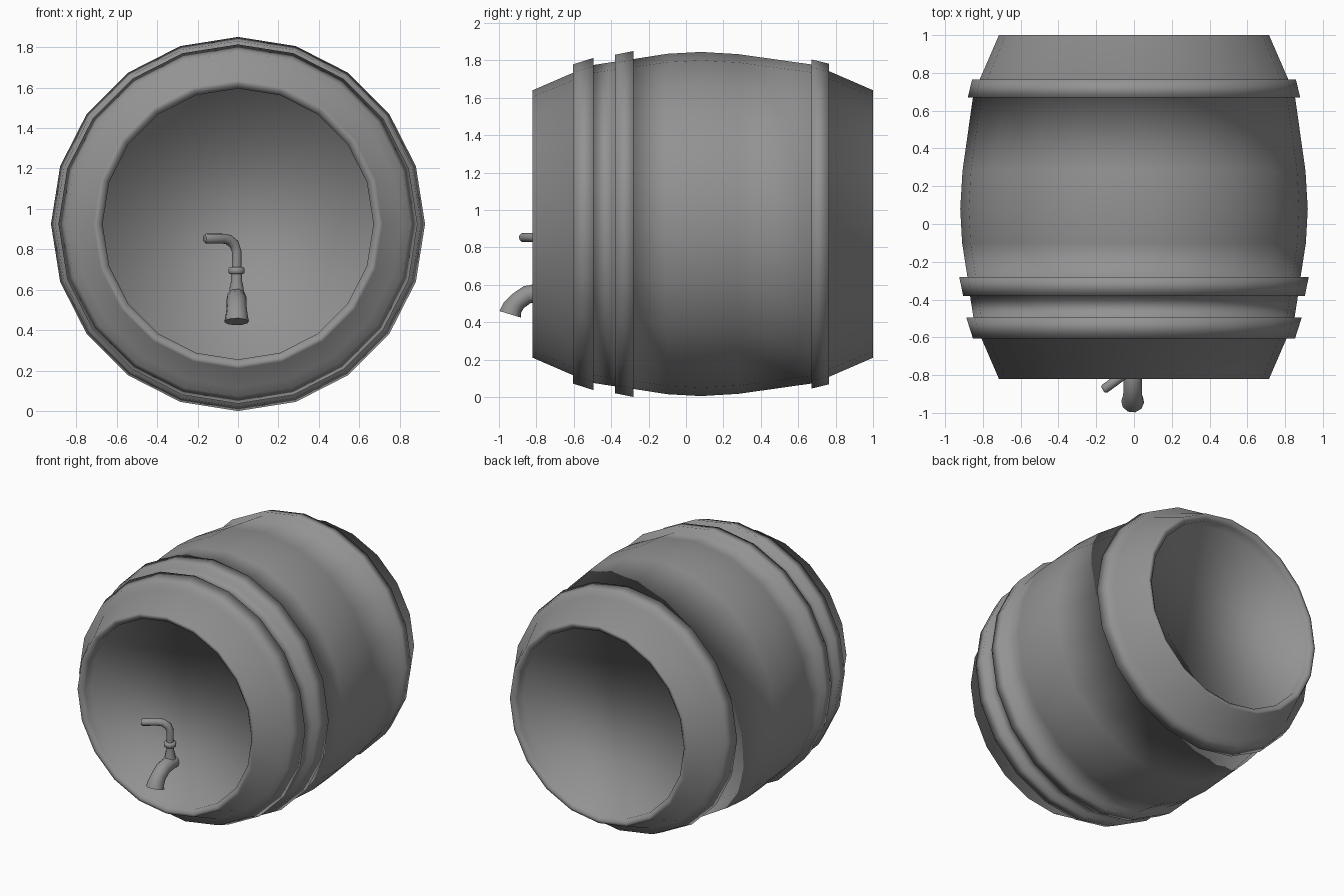
import bpy, bmesh
from math import sin, cos, pi, radians
from mathutils import Vector

if "Cube" in bpy.data.objects:
    bpy.data.objects.remove(bpy.data.objects["Cube"])

CZ = 0.925   # height of the barrel axis
GREY = bpy.data.materials.new("dark_grey")
GREY.diffuse_color = (0.29, 0.29, 0.29, 1)
GREY.use_nodes = True
GREY.node_tree.nodes["Principled BSDF"].inputs["Base Color"].default_value = GREY.diffuse_color


def finish(bm, name, angle):
    bmesh.ops.recalc_face_normals(bm, faces=bm.faces)
    me = bpy.data.meshes.new(name)
    bm.to_mesh(me)
    bm.free()
    me.materials.append(GREY)
    ob = bpy.data.objects.new(name, me)
    bpy.context.collection.objects.link(ob)
    bpy.ops.object.select_all(action='DESELECT')
    ob.select_set(True)
    bpy.context.view_layer.objects.active = ob
    bpy.ops.object.shade_smooth_by_angle(angle=radians(angle))
    return ob


def skin(bm, rings):
    """Bridge consecutive rings and close both ends."""
    n = len(rings[0])
    for a, b in zip(rings, rings[1:]):
        for i in range(n):
            j = (i + 1) % n
            bm.faces.new((a[i], a[j], b[j], b[i]))
    bm.faces.new(rings[0])
    bm.faces.new(rings[-1])


def lathe(name, profile, angle, n=20):
    """Turn a (y, radius) profile around the barrel axis."""
    bm = bmesh.new()
    rings = [[bm.verts.new((r * sin(2 * pi * i / n), y, CZ + r * cos(2 * pi * i / n)))
              for i in range(n)] for y, r in profile]
    skin(bm, rings)
    return finish(bm, name, angle)


def tube(name, path, n=10, angle=60):
    """Round tube through (x, y, z, radius) points."""
    bm = bmesh.new()
    pts = [Vector(p[:3]) for p in path]
    rings, u = [], Vector((0.9, 0.3, 0.1))
    for k, p in enumerate(pts):
        t = (pts[min(k + 1, len(pts) - 1)] - pts[max(k - 1, 0)]).normalized()
        u = (u - t * u.dot(t)).normalized()
        v = t.cross(u)
        r = path[k][3]
        rings.append([bm.verts.new(p + u * r * cos(2 * pi * i / n) + v * r * sin(2 * pi * i / n))
                      for i in range(n)])
    skin(bm, rings)
    return finish(bm, name, angle)


# Barrel: one smooth turned shape with recessed heads, rims, staves and hoops
front = [(-0.73, 0.67), (-0.80, 0.67), (-0.82, 0.695), (-0.82, 0.715)]
back = [(1.0, 0.715), (1.0, 0.695), (0.98, 0.67), (0.91, 0.67)]
front_hoops = [(-0.605, 0.808), (-0.605, 0.853), (-0.495, 0.888), (-0.495, 0.850),
               (-0.38, 0.868), (-0.38, 0.905), (-0.28, 0.925), (-0.28, 0.882)]
belly = [(-0.10, 0.91), (0.08, 0.92), (0.28, 0.908)]
back_hoop = [(0.67, 0.853), (0.67, 0.88), (0.765, 0.857), (0.765, 0.817)]
lathe("barrel", front + front_hoops + belly + back_hoop + back, angle=180)

# Tap: curved spout, neck, collar and bent handle
X = -0.007
tube("tap_spout", [(X, -0.70, 0.555, 0.045), (X, -0.79, 0.557, 0.050), (X, -0.85, 0.547, 0.050),
                   (X, -0.90, 0.512, 0.050), (X, -0.93, 0.475, 0.055), (X, -0.94, 0.442, 0.061)])
tube("tap_neck", [(X, -0.77, 0.54, 0.042), (X, -0.77, 0.61, 0.036),
                  (X, -0.77, 0.64, 0.029), (X, -0.77, 0.69, 0.029)])
tube("tap_collar", [(X, -0.77, 0.677, 0.034), (X, -0.77, 0.685, 0.042),
                    (X, -0.77, 0.705, 0.042), (X, -0.77, 0.713, 0.034)])
tube("tap_handle", [(X, -0.77, 0.70, 0.025), (X, -0.77, 0.79, 0.025),
                    (X - 0.012, -0.776, 0.825, 0.026), (X - 0.04, -0.793, 0.848, 0.026),
                    (X - 0.07, -0.815, 0.853, 0.025), (-0.155, -0.872, 0.853, 0.025),
                    (-0.165, -0.878, 0.853, 0.018)])
